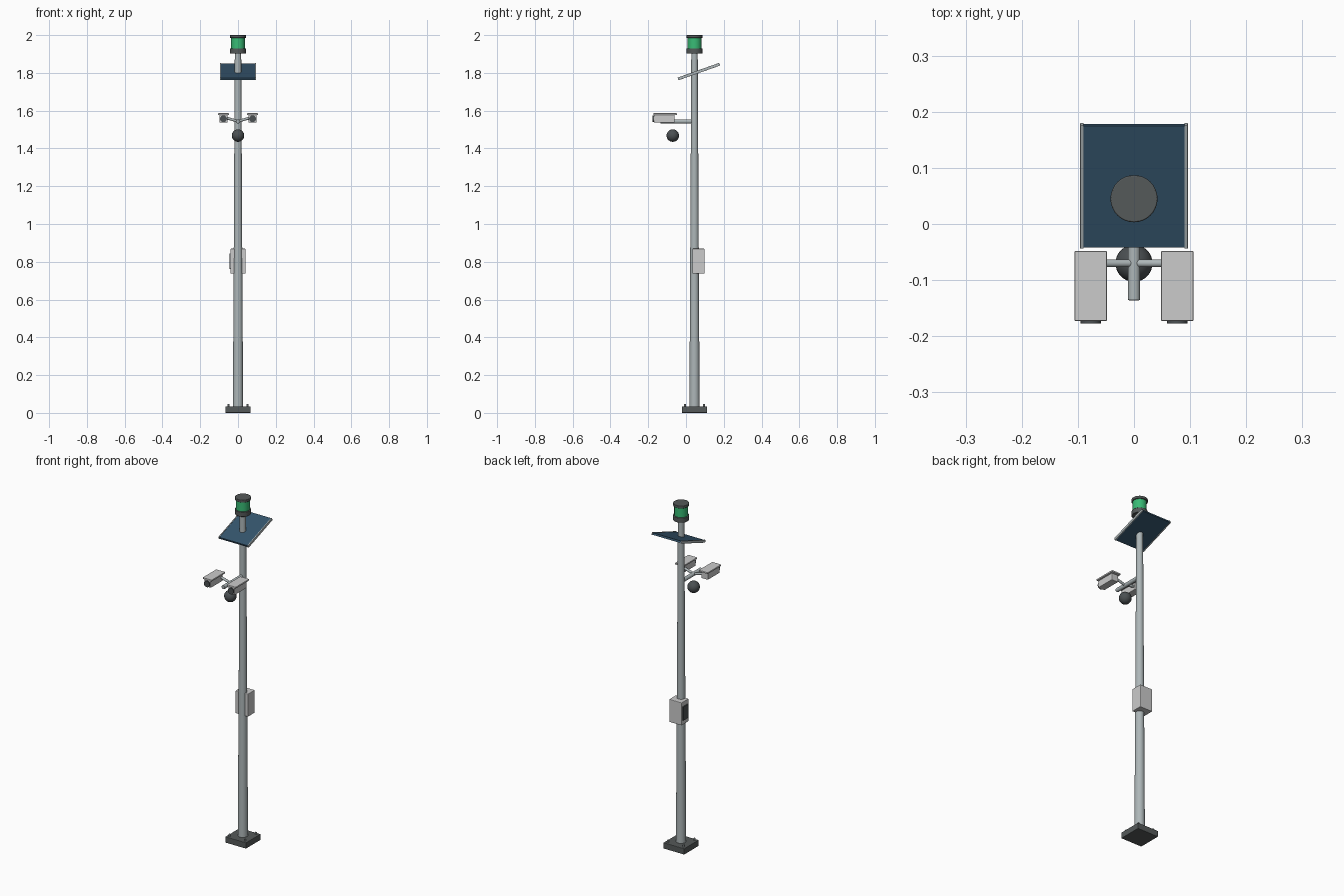
import bpy
from math import radians
from mathutils import Vector

if "Cube" in bpy.data.objects:
    bpy.data.objects.remove(bpy.data.objects["Cube"])

PY = 0.045  # pole axis in y


def material(name, rgb):
    m = bpy.data.materials.new(name)
    m.diffuse_color = (*rgb, 1)
    m.use_nodes = True
    m.node_tree.nodes["Principled BSDF"].inputs["Base Color"].default_value = m.diffuse_color
    return m


STEEL = material("steel", (0.42, 0.47, 0.48))
LIGHT = material("light_housing", (0.62, 0.62, 0.62))
DARK = material("dark_plastic", (0.07, 0.08, 0.085))
BASE = material("dark_metal", (0.09, 0.1, 0.1))
GREEN = material("green_lens", (0.04, 0.5, 0.18))
BLUE = material("solar_blue", (0.035, 0.09, 0.15))


def finish(o, name, mat, bevel=0):
    o.name = name
    o.data.materials.append(mat)
    if bevel:
        b = o.modifiers.new("bevel", 'BEVEL')
        b.width, b.segments = bevel, 2
    return o


def box(name, loc, size, mat, bevel=0, tilt=0):
    bpy.ops.mesh.primitive_cube_add(size=1, location=loc)
    o = bpy.context.object
    o.scale = size
    bpy.ops.object.transform_apply(location=False, rotation=False, scale=True)
    o.rotation_euler.x = tilt
    return finish(o, name, mat, bevel)


def rod(name, a, b, r1, mat, r2=None, sides=32, bevel=0):
    a, b = Vector(a), Vector(b)
    d = b - a
    bpy.ops.mesh.primitive_cone_add(vertices=sides, radius1=r1, radius2=r1 if r2 is None else r2,
                                    depth=d.length, location=(a + b) / 2,
                                    rotation=d.to_track_quat('Z', 'Y').to_euler())
    bpy.ops.object.shade_smooth_by_angle()
    return finish(bpy.context.object, name, mat, bevel)


# Foot plate, anchor bolts and tapered pole
box("base_plate", (0, PY, 0.0175), (0.134, 0.134, 0.035), BASE, 0.003)
for sx in (-1, 1):
    for sy in (-1, 1):
        x, y = sx * 0.05, PY + sy * 0.05
        rod("anchor_bolt", (x, y, 0.03), (x, y, 0.048), 0.005, STEEL, sides=6)
rod("pole", (0, PY, 0.03), (0, PY, 1.91), 0.027, STEEL, 0.017)

# Beacon on top
rod("beacon_base", (0, PY, 1.902), (0, PY, 1.93), 0.042, BASE, bevel=0.002)
rod("beacon_lens", (0, PY, 1.928), (0, PY, 1.987), 0.036, GREEN)
rod("beacon_cap", (0, PY, 1.985), (0, PY, 2.0), 0.042, BASE, bevel=0.002)

# Tilted solar panel with side rails
TILT = radians(19.5)
box("solar_panel", (0, 0.068, 1.807), (0.182, 0.23, 0.011), BLUE, tilt=TILT)
for s in (-1, 1):
    box("panel_rail", (s * 0.093, 0.068, 1.807), (0.006, 0.233, 0.015), STEEL, 0.001, TILT)

# Bracket arm with two side struts
rod("bracket_arm", (0, PY, 1.543), (0, -0.136, 1.543), 0.011, STEEL, bevel=0.002)
for s in (-1, 1):
    rod("camera_strut", (0, -0.07, 1.544), (s * 0.065, -0.07, 1.562), 0.007, STEEL, sides=20)
    # Camera: body, rain hood, lens
    x = s * 0.077
    box("camera_body", (x, -0.115, 1.557), (0.042, 0.11, 0.04), LIGHT, 0.003)
    box("camera_hood", (x, -0.1105, 1.582), (0.058, 0.125, 0.009), LIGHT, 0.002)
    rod("camera_lens", (x, -0.165, 1.557), (x, -0.177, 1.557), 0.018, DARK)

# Dome camera under the arm
bpy.ops.mesh.primitive_uv_sphere_add(segments=32, ring_count=16, radius=0.033,
                                     location=(0, -0.07, 1.468))
bpy.ops.object.shade_smooth()
finish(bpy.context.object, "dome_camera", DARK)

# Control box with side door panel
box("control_box", (0, 0.066, 0.803), (0.08, 0.064, 0.132), LIGHT, 0.003)
box("control_panel", (-0.042, 0.066, 0.803), (0.008, 0.046, 0.08), DARK, 0.001)
